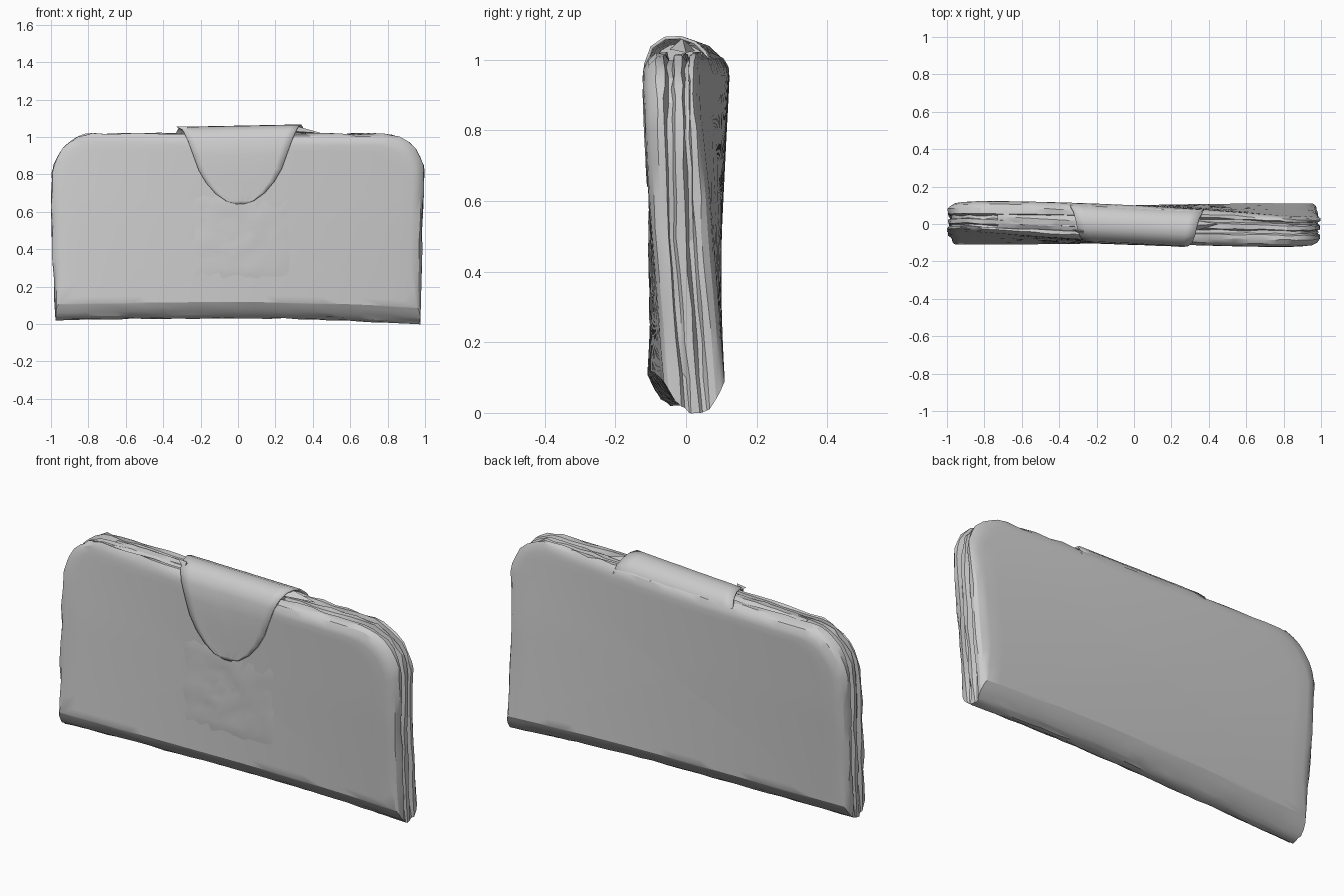
import bpy, bmesh, math, random
from mathutils import Vector

random.seed(4)
cube = bpy.data.objects.get("Cube")
if cube:
    bpy.data.objects.remove(cube)

leather = bpy.data.materials.new("grey leather")
leather.use_nodes = True
GREY = (0.6, 0.6, 0.6, 1)
leather.diffuse_color = GREY
leather.node_tree.nodes["Principled BSDF"].inputs["Base Color"].default_value = GREY

TOP = 1.02


def warp(x, y, z):
    """Shared twist along the length and sag of the lower edge."""
    sag = 0.03 - 0.035 * max(0, x) ** 2 - 0.01 * max(0, -x) ** 2
    twist = 0.085 * x * (z - 0.5) + 0.011 * x
    return Vector((x, y - twist, z + (1 - z) * sag))


def jitter(amount):
    return random.uniform(-amount, amount)


def finish(name, bm, angle=25):
    bmesh.ops.recalc_face_normals(bm, faces=bm.faces)
    mesh = bpy.data.meshes.new(name)
    bm.to_mesh(mesh)
    bm.free()
    mesh.materials.append(leather)
    obj = bpy.data.objects.new(name, mesh)
    bpy.context.collection.objects.link(obj)
    bpy.ops.object.select_all(action="DESELECT")
    obj.select_set(True)
    bpy.context.view_layer.objects.active = obj
    bpy.ops.object.shade_smooth_by_angle(angle=math.radians(angle))
    return obj


def grid(bm, rows):
    """Join rows of points into a sheet of quads."""
    verts = [[bm.verts.new(p) for p in row] for row in rows]
    for a, b in zip(verts, verts[1:]):
        for i in range(len(a) - 1):
            bm.faces.new((a[i], a[i + 1], b[i + 1], b[i]))


def outline():
    """Right half from bottom middle to top middle, then the softer left half."""
    half = [(0.975 * i / 12, 0) for i in range(13)]
    half += [(0.975 + 0.022 * i / 8, 0.8 * i / 8) for i in range(1, 9)]
    for i in range(1, 8):
        a = math.pi / 2 * i / 7
        half.append((0.777 + 0.22 * math.cos(a), 0.8 + 0.22 * math.sin(a)))
    half += [(0.777 * (1 - i / 10), TOP) for i in range(1, 11)]
    left = []
    for x, z in half[-2:0:-1]:
        bulge = 0.008 * math.sin(math.pi * min(1, z / 0.8))
        cut = 0.015 * max(0, 1 - abs(z - 0.92) / 0.12)
        left.append((-x - (bulge - cut if x > 0.8 else 0), z))
    return half + left


SHAPE = outline()


def depth(x, z):
    """Half thickness, fuller in the middle, pinched at the ends and upper corners."""
    end = min(1, x * x)
    return 0.1 - end * (0.015 + 0.012 * max(0, z - 0.6) / 0.4)


def ring(bm, t, inset, scale=1, rough=0.0):
    bottom = 0.09 * abs(t) ** 2
    verts = []
    for x, z in SHAPE:
        s = inset * min(1, 0.3 + z * 3)
        # The zip runs straight along the top although the panels twist
        tt = t + 0.4 * x * (1 - t * t) * max(0, z - 0.5) * 2
        x *= 1 - s
        z = bottom + z * (TOP - s - bottom) / TOP
        x, z = x * scale, 0.53 + (z - 0.53) * scale
        p = warp(x, tt * depth(x, z), z)
        r = rough if z > 0.1 else rough * 0.6
        verts.append(bm.verts.new(p + Vector((jitter(r), jitter(r * 0.6), jitter(r)))))
    return verts


# Body: front panel, pleated gusset round the sides and top, back panel
bm = bmesh.new()
stations = [(-0.97, 0.042), (-0.86, 0.017), (-0.68, 0.003), (-0.47, 0.003),
            (-0.4, 0.024), (-0.26, 0.024), (-0.17, 0.006), (0.1, 0.006),
            (0.18, 0.024), (0.34, 0.024), (0.43, 0.003), (0.68, 0.003),
            (0.86, 0.017), (0.97, 0.042)]
scales = (0.15, 0.4, 0.62, 0.8, 0.92, 1)
rings = [ring(bm, -1, 0.065, s) for s in scales]
rings += [ring(bm, t, s, 1, 0.006 if abs(t) < 0.7 else 0.002) for t, s in stations]
rings += [ring(bm, 1, 0.065, s) for s in reversed(scales)]
count = len(SHAPE)
for a, b in zip(rings, rings[1:]):
    for i in range(count):
        j = (i + 1) % count
        bm.faces.new((a[i], a[j], b[j], b[i]))
for end, side in ((rings[0], -1), (rings[-1], 1)):
    hub = bm.verts.new(warp(0, side * 0.1, 0.53))
    for i in range(count):
        bm.faces.new((end[i], end[(i + 1) % count], hub))
finish("wallet_body", bm, 28)

# Closing flap: grows out of the back, over the top, down to a rounded tongue
PATH = [(0.08, 0.93, 0.37), (0.088, 0.975, 0.36), (0.074, 1.015, 0.35),
        (0.045, 1.043, 0.335), (0.005, 1.058, 0.325), (-0.04, 1.056, 0.315),
        (-0.08, 1.03, 0.3), (-0.1, 0.98, 0.278), (-0.106, 0.9, 0.25),
        (-0.107, 0.82, 0.222), (-0.107, 0.75, 0.182), (-0.106, 0.69, 0.132),
        (-0.106, 0.648, 0.075), (-0.105, 0.63, 0.02)]
bm = bmesh.new()
rows = []
for y, z, w in PATH:
    row = []
    for i in range(13):
        x = 0.012 + (i / 6 - 1) * w
        row.append(warp(x, y + jitter(0.001), z + 0.02 * x))
    rows.append(row)
grid(bm, rows)
flap = finish("closing_flap", bm, 40)
solid = flap.modifiers.new("thickness", "SOLIDIFY")
solid.thickness = 0.009
solid.offset = 0

# Padding under the flap, closed at both ends
bm = bmesh.new()
rows = []
for i in range(9):
    a = math.pi * i / 8
    row = []
    for s, r in ((-1, 0), (-1, 1), (-0.5, 1), (0, 1), (0.5, 1), (1, 1), (1, 0)):
        x = 0.012 + s * 0.28
        row.append(warp(x, 0.075 * r * math.cos(a), 0.98 + 0.068 * r * math.sin(a)))
    rows.append(row)
grid(bm, rows)
bmesh.ops.remove_doubles(bm, verts=bm.verts, dist=0.0001)
finish("flap_padding", bm, 40)


# Loose pointed corners where the flap meets the top edge
def loose_corner(name, root, tip, width):
    bm = bmesh.new()
    base = [Vector(root) + Vector(d) for d in
            ((0, -width, -0.02), (0, width, -0.025), (0, 0, 0.012))]
    v = [bm.verts.new(p) for p in base + [Vector(tip)]]
    for f in ((0, 1, 2), (0, 1, 3), (1, 2, 3), (2, 0, 3)):
        bm.faces.new([v[k] for k in f])
    finish(name, bm)


loose_corner("left_loose_corner", (0.3, -0.01, 1.05), (0.45, 0.0, 1.02), 0.035)
loose_corner("right_loose_corner", (-0.27, -0.04, 1.045), (-0.33, -0.03, 1.055), 0.02)

# Raised rim of the gusset along the top right edge
bm = bmesh.new()
rows = []
for i in range(12):
    x = -0.73 + 0.045 * i
    lift = 0.01 * math.sin(math.pi * i / 11)
    rows.append([warp(x, y, z + jitter(0.002)) for y, z in
                 ((-0.06, 1.0), (-0.035, 1.01 + lift), (0.0, 1.014 + lift), (0.03, 1.005))])
grid(bm, rows)
finish("top_rim", bm)

# Crumpled area of leather on the front
bm = bmesh.new()
rows = []
for i in range(13):
    z = 0.2 + 0.5 * i / 12
    row = []
    for j in range(15):
        x = -0.27 + 0.57 * j / 14
        edge = i in (0, 12) or j in (0, 14)
        fade = max(0, 1 - ((x - 0.03) / 0.3) ** 2 * 0.6 - ((z - 0.45) / 0.27) ** 2 * 0.6)
        y = -depth(x, z) + (0.004 if edge else 0.001 - fade * random.uniform(0, 0.009))
        row.append(warp(x + jitter(0.008), y, z + jitter(0.008)))
    rows.append(row)
grid(bm, rows)
finish("crumpled_front", bm, 12)
